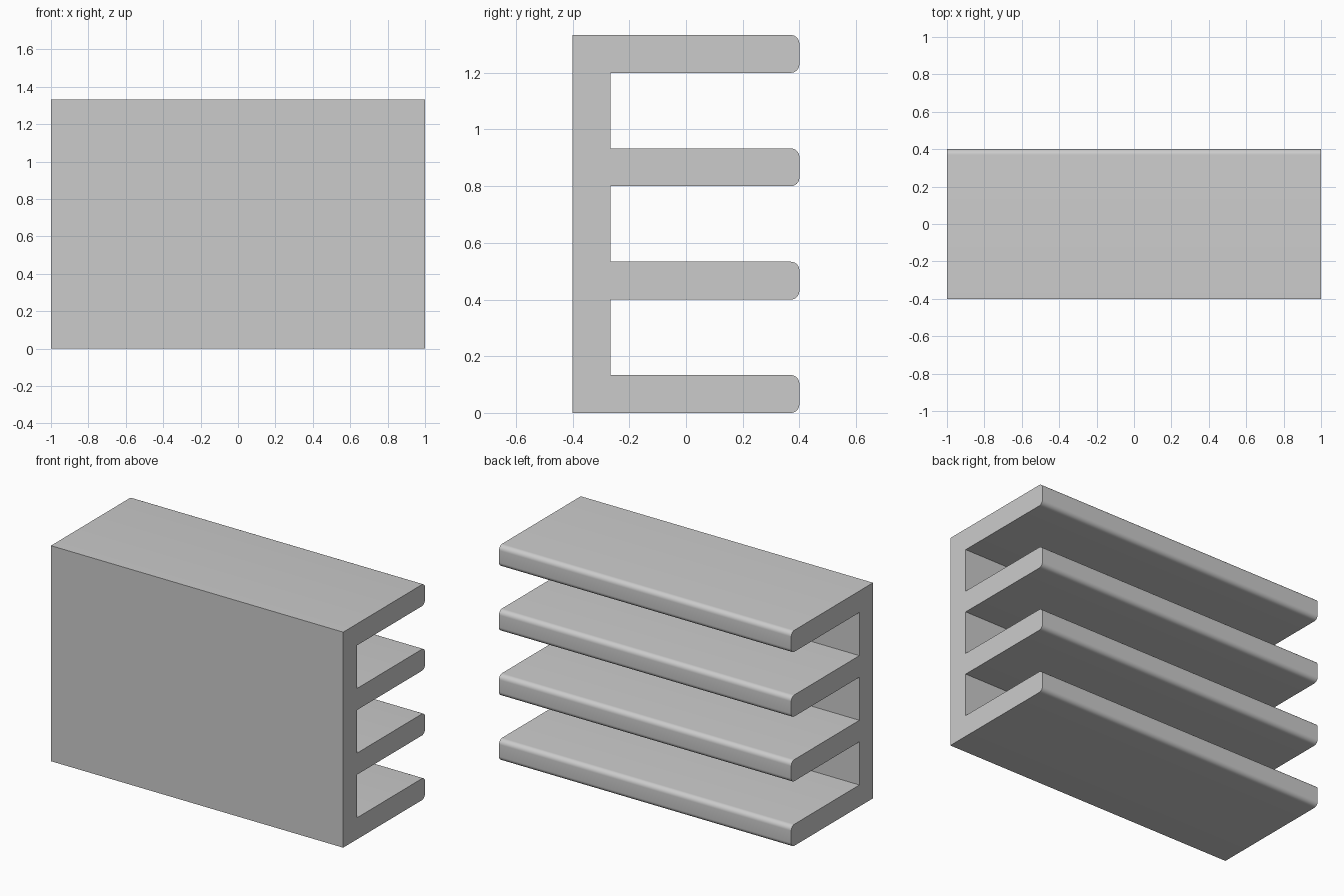
import bpy, bmesh
from math import sin, cos, pi

if "Cube" in bpy.data.objects:
    bpy.data.objects.remove(bpy.data.objects["Cube"])

HALF_LEN = 1.0
T = 0.4 / 3           # plate thickness
PITCH = 0.4           # spacing between fins
FINS = 4
Y0, Y1 = -0.4, 0.4
HEIGHT = PITCH * (FINS - 1) + T
R = 0.03              # rounding of the fin tips
SEG = 8


def arc(cy, cz, start):
    """Quarter-circle of points, counter-clockwise from the start angle."""
    angles = [start + pi / 2 * k / SEG for k in range(SEG + 1)]
    return [(cy + R * cos(a), cz + R * sin(a)) for a in angles]


# comb-shaped side profile (y, z): back plate with rounded fins
profile = [(Y0, 0.0)]
for i in range(FINS):
    z0, z1 = i * PITCH, i * PITCH + T
    if i > 0:
        profile.append((Y0 + T, z0))
    profile += arc(Y1 - R, z0 + R, -pi / 2)
    profile += arc(Y1 - R, z1 - R, 0.0)
    if i < FINS - 1:
        profile.append((Y0 + T, z1))
profile.append((Y0, HEIGHT))

# extrude the profile along x
bm = bmesh.new()
cap = bm.faces.new([bm.verts.new((-HALF_LEN, y, z)) for y, z in profile])
ext = bmesh.ops.extrude_face_region(bm, geom=[cap], use_keep_orig=True)
moved = [v for v in ext["geom"] if isinstance(v, bmesh.types.BMVert)]
bmesh.ops.translate(bm, vec=(2 * HALF_LEN, 0, 0), verts=moved)
bmesh.ops.recalc_face_normals(bm, faces=bm.faces)

mesh = bpy.data.meshes.new("finned_shelf")
bm.to_mesh(mesh)
bm.free()
shelf = bpy.data.objects.new("finned_shelf", mesh)
bpy.context.collection.objects.link(shelf)

# smooth tips, sharp corners
bpy.context.view_layer.objects.active = shelf
shelf.select_set(True)
bpy.ops.object.shade_smooth_by_angle()
